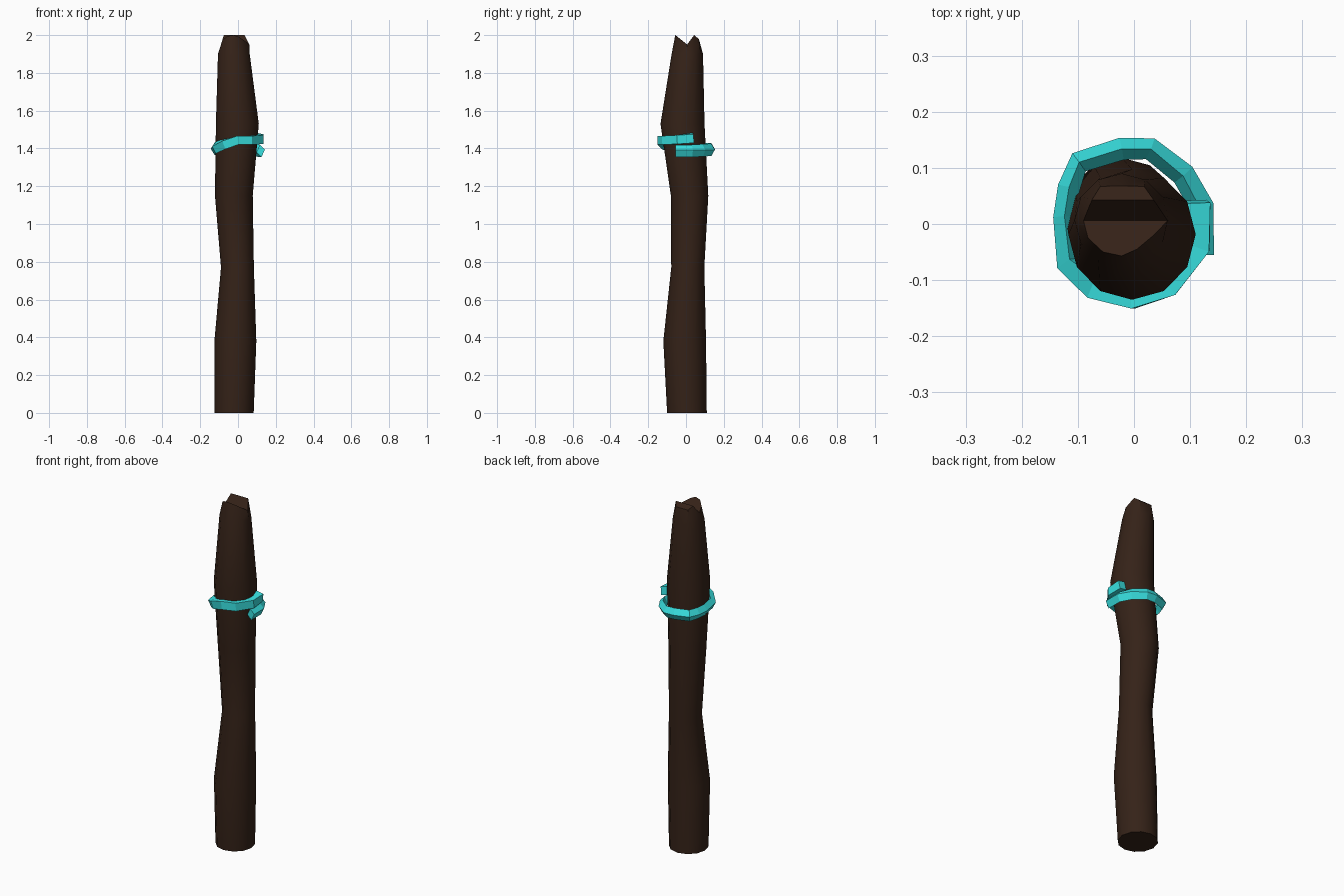
import bpy, bmesh
from math import cos, sin, pi, radians
from mathutils import Vector

if "Cube" in bpy.data.objects:
    bpy.data.objects.remove(bpy.data.objects["Cube"])


def make_object(name, bm, color):
    bmesh.ops.recalc_face_normals(bm, faces=bm.faces)
    mesh = bpy.data.meshes.new(name)
    bm.to_mesh(mesh)
    bm.free()
    mat = bpy.data.materials.new(name + "_color")
    mat.diffuse_color = (*color, 1)
    mat.use_nodes = True
    mat.node_tree.nodes["Principled BSDF"].inputs["Base Color"].default_value = mat.diffuse_color
    mesh.materials.append(mat)
    obj = bpy.data.objects.new(name, mesh)
    bpy.context.collection.objects.link(obj)
    return obj


def loft(bm, rings):
    loops = [[bm.verts.new(p) for p in ring] for ring in rings]
    for a, b in zip(loops, loops[1:]):
        n = len(a)
        for i in range(n):
            j = (i + 1) % n
            bm.faces.new((a[i], a[j], b[j], b[i]))
    return loops


# Crooked post: z, x min, x max, y min, y max of each ring
SIDES = 12
levels = [
    (0.00, -0.125, 0.083, -0.100, 0.110),
    (0.38, -0.125, 0.097, -0.120, 0.106),
    (0.77, -0.090, 0.084, -0.078, 0.097),
    (1.15, -0.122, 0.078, -0.080, 0.118),
    (1.53, -0.117, 0.110, -0.135, 0.098),
    (1.90, -0.106, 0.062, -0.076, 0.090),
]
rings = []
for z, x0, x1, y0, y1 in levels:
    rings.append([((x0 + x1) / 2 + (x1 - x0) / 2 * cos(2 * pi * i / SIDES),
                   (y0 + y1) / 2 + (y1 - y0) / 2 * sin(2 * pi * i / SIDES), z)
                  for i in range(SIDES)])

# Broken tip: notch, ridge, back edge, then the front arc
rings.append([
    (0.060, 0.006, 1.95), (0.035, 0.043, 2.0), (0.018, 0.067, 1.98),
    (-0.020, 0.068, 1.98), (-0.060, 0.067, 1.98), (-0.075, 0.043, 2.0),
    (-0.090, 0.006, 1.95), (-0.082, -0.025, 1.975), (-0.055, -0.050, 1.995),
    (-0.022, -0.057, 2.0), (0.005, -0.045, 1.99), (0.035, -0.020, 1.97)])
bm = bmesh.new()
loops = loft(bm, rings)
bm.faces.new(loops[0])
t = loops[-1]
bm.faces.new([t[0]] + t[6:])
bm.faces.new((t[0], t[1], t[5], t[6]))
bm.faces.new(t[1:6])
post = make_object("wooden_post", bm, (0.035, 0.016, 0.009))
bpy.context.view_layer.objects.active = post
post.select_set(True)
bpy.ops.object.shade_smooth_by_angle(angle=radians(35))

# Cord wound once around the post: x, y, z, section twist in degrees
path = [
    (0.120, -0.055, 1.387, 10), (0.120, 0.032, 1.387, 10),
    (0.088, 0.088, 1.390, 5), (0.029, 0.134, 1.393, 0),
    (-0.022, 0.134, 1.395, 0), (-0.098, 0.110, 1.395, 0),
    (-0.116, 0.065, 1.396, 0), (-0.124, 0.012, 1.398, 0),
    (-0.116, -0.070, 1.405, 10), (-0.068, -0.112, 1.424, 30),
    (-0.002, -0.128, 1.443, 45), (0.060, -0.108, 1.443, 45),
    (0.113, -0.040, 1.447, 45), (0.112, 0.040, 1.456, 35)]
pts = [Vector(p[:3]) for p in path]
sections = []
for i, p in enumerate(pts):
    tangent = (pts[min(i + 1, len(pts) - 1)] - pts[max(i - 1, 0)]).normalized()
    out = tangent.cross(Vector((0, 0, 1))).normalized()
    up = out.cross(tangent)
    twist = radians(path[i][3])
    half_w = 0.020 + 0.012 * path[i][3] / 45
    sections.append([p + out * half_w * cos(twist + k * pi / 2)
                     + up * 0.033 * sin(twist + k * pi / 2) for k in range(4)])
bm = bmesh.new()
ends = loft(bm, sections)
bm.faces.new(ends[0])
bm.faces.new(ends[-1])
make_object("wrapped_cord", bm, (0.04, 0.75, 0.75))
